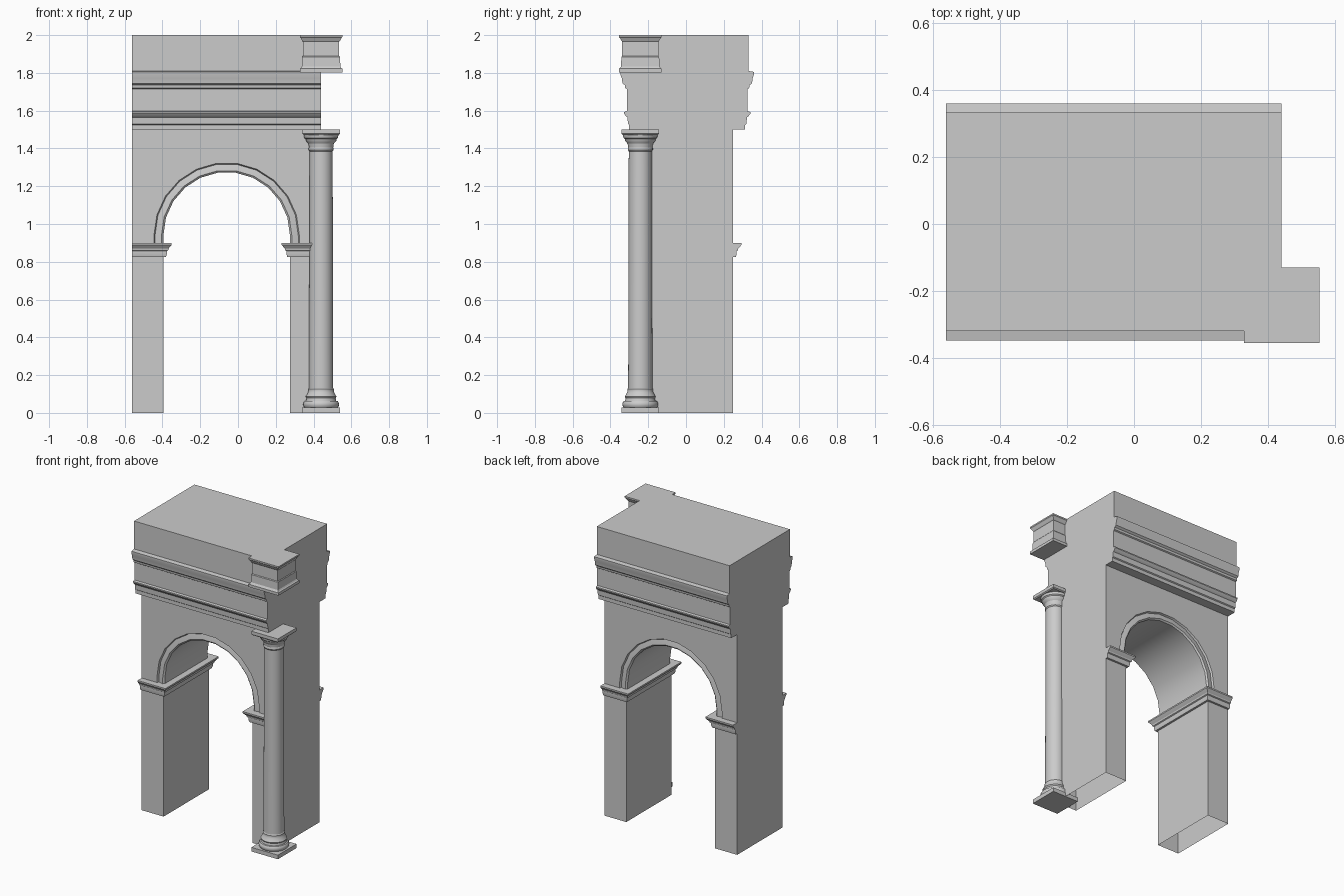
import bpy, bmesh
from math import pi, cos, sin

if "Cube" in bpy.data.objects:
    bpy.data.objects.remove(bpy.data.objects["Cube"])

X0, X1 = -0.56, 0.44            # wall ends
YC, HY = 0.0065, 0.243          # wall centre and half depth
YF, YB = YC - HY, YC + HY
AX, AZ, AR = -0.06, 0.94, 0.335 # arch centre and radius
SPRING = 0.90
COL = (0.44, -0.242)            # column axis


def finish(name, bm, smooth=True):
    bmesh.ops.remove_doubles(bm, verts=bm.verts, dist=1e-5)
    bmesh.ops.recalc_face_normals(bm, faces=bm.faces)
    me = bpy.data.meshes.new(name)
    bm.to_mesh(me)
    bm.free()
    ob = bpy.data.objects.new(name, me)
    bpy.context.collection.objects.link(ob)
    if smooth:
        bpy.ops.object.select_all(action='DESELECT')
        ob.select_set(True)
        bpy.context.view_layer.objects.active = ob
        bpy.ops.object.shade_smooth_by_angle()
    return ob


def skin(bm, rings, closed=True, caps=True):
    """Join rings of points; closed rings get lids, open rings get end faces."""
    vs = [[bm.verts.new(p) for p in r] for r in rings]
    n = len(rings[0])
    for a, b in zip(vs, vs[1:]):
        for i in range(n if closed else n - 1):
            j = (i + 1) % n
            bm.faces.new((a[i], a[j], b[j], b[i]))
    if caps:
        ends = (vs[0], vs[-1])
        if not closed:
            ends = ([r[0] for r in vs], [r[-1] for r in vs])
        for e in ends:
            bm.faces.new(e)


def rect(x0, x1, cy, hy, z):
    return [(x0, cy - hy, z), (x1, cy - hy, z), (x1, cy + hy, z), (x0, cy + hy, z)]


def rect_stack(name, profile, smooth=False):
    """Square moulded block on the column axis from (half width, z) pairs."""
    bm = bmesh.new()
    skin(bm, [rect(COL[0] - h, COL[0] + h, COL[1], h, z) for h, z in profile])
    finish(name, bm, smooth)


def lathe(name, profile, n=32):
    bm = bmesh.new()
    skin(bm, [[(COL[0] + r * cos(2 * pi * i / n), COL[1] + r * sin(2 * pi * i / n), z)
               for i in range(n)] for r, z in profile])
    finish(name, bm)


def arch(r, y, n=11):
    pts = [(AX - r, y, SPRING)]
    pts += [(AX - r * cos(pi * i / n), y, AZ + r * sin(pi * i / n)) for i in range(n + 1)]
    return pts + [(AX + r, y, SPRING)]


# Wall with arched passage and sunk moulding around the arch on both faces
bm = bmesh.new()
half = [(0.385, 0), (0.379, 0.012), (0.362, 0.008), (0.345, 0.005), (0.335, 0.014)]
skin(bm, [arch(r, YF + d) for r, d in half] + [arch(r, YB - d) for r, d in half[::-1]],
     closed=False, caps=False)
for y in (YF, YB):
    outline = [(X0, y, 0), (X0, y, 1.5), (X1, y, 1.5), (X1, y, 0),
               (AX + AR, y, 0), (AX + AR, y, SPRING)] + arch(0.385, y)[::-1] + \
              [(AX - AR, y, SPRING), (AX - AR, y, 0)]
    bm.faces.new([bm.verts.new(p) for p in outline])
for x, top in ((X0, 1.5), (X1, 1.5), (AX - AR, SPRING), (AX + AR, SPRING)):
    bm.faces.new([bm.verts.new(p) for p in
                  ((x, YF, 0), (x, YB, 0), (x, YB, top), (x, YF, top))])
finish("arch_wall", bm)

# Impost mouldings wrapped around each pier
impost = [(-0.02, 0.825), (0.014, 0.825), (0.018, 0.84), (0.018, 0.856), (0.025, 0.86),
          (0.027, 0.87), (0.036, 0.88), (0.044, 0.89), (0.044, 0.90), (-0.02, 0.90)]
for side, xo, s in (("left", X0, 1), ("right", X1, -1)):
    bm = bmesh.new()
    rings = []
    for p, z in impost:
        xi = AX - s * AR + s * p
        rings.append([(xo, YF - p, z), (xi, YF - p, z), (xi, YB + p, z), (xo, YB + p, z)])
    skin(bm, rings, closed=False)
    finish(side + "_impost", bm)

# Entablature and attic, moulded on front and back
ent = [(0.307, 1.5), (0.307, 1.525), (0.314, 1.53), (0.316, 1.565), (0.324, 1.57),
       (0.335, 1.585), (0.335, 1.593), (0.320, 1.597), (0.320, 1.715), (0.328, 1.72),
       (0.330, 1.735), (0.343, 1.745), (0.346, 1.77), (0.353, 1.79), (0.353, 1.805),
       (0.325, 1.81), (0.325, 2.0)]
bm = bmesh.new()
skin(bm, [rect(X0, X1, YC, h, z) for h, z in ent])
finish("entablature", bm)

# Column: plinth, turned shaft with base and capital, abacus
rect_stack("column_plinth", [(0.1, 0), (0.1, 0.028)])
lathe("column_shaft", [
    (0.088, 0.028), (0.093, 0.036), (0.095, 0.045), (0.093, 0.055), (0.088, 0.062),
    (0.080, 0.064), (0.077, 0.078), (0.082, 0.086), (0.077, 0.094), (0.069, 0.11),
    (0.067, 0.118), (0.068, 0.126), (0.064, 0.132), (0.063, 0.6), (0.061, 1.385),
    (0.066, 1.392), (0.066, 1.402), (0.064, 1.406), (0.067, 1.425), (0.080, 1.44),
    (0.082, 1.45), (0.089, 1.456), (0.092, 1.472)])
rect_stack("column_abacus", [(0.094, 1.472), (0.1, 1.478), (0.1, 1.5)])

# Pedestal block above the column
rect_stack("attic_pedestal", [
    (0.113, 1.803), (0.113, 1.822), (0.107, 1.826), (0.102, 1.834), (0.1, 1.885),
    (0.096, 1.89), (0.096, 1.965), (0.1, 1.97), (0.108, 1.985), (0.113, 1.99), (0.113, 2.0)])
